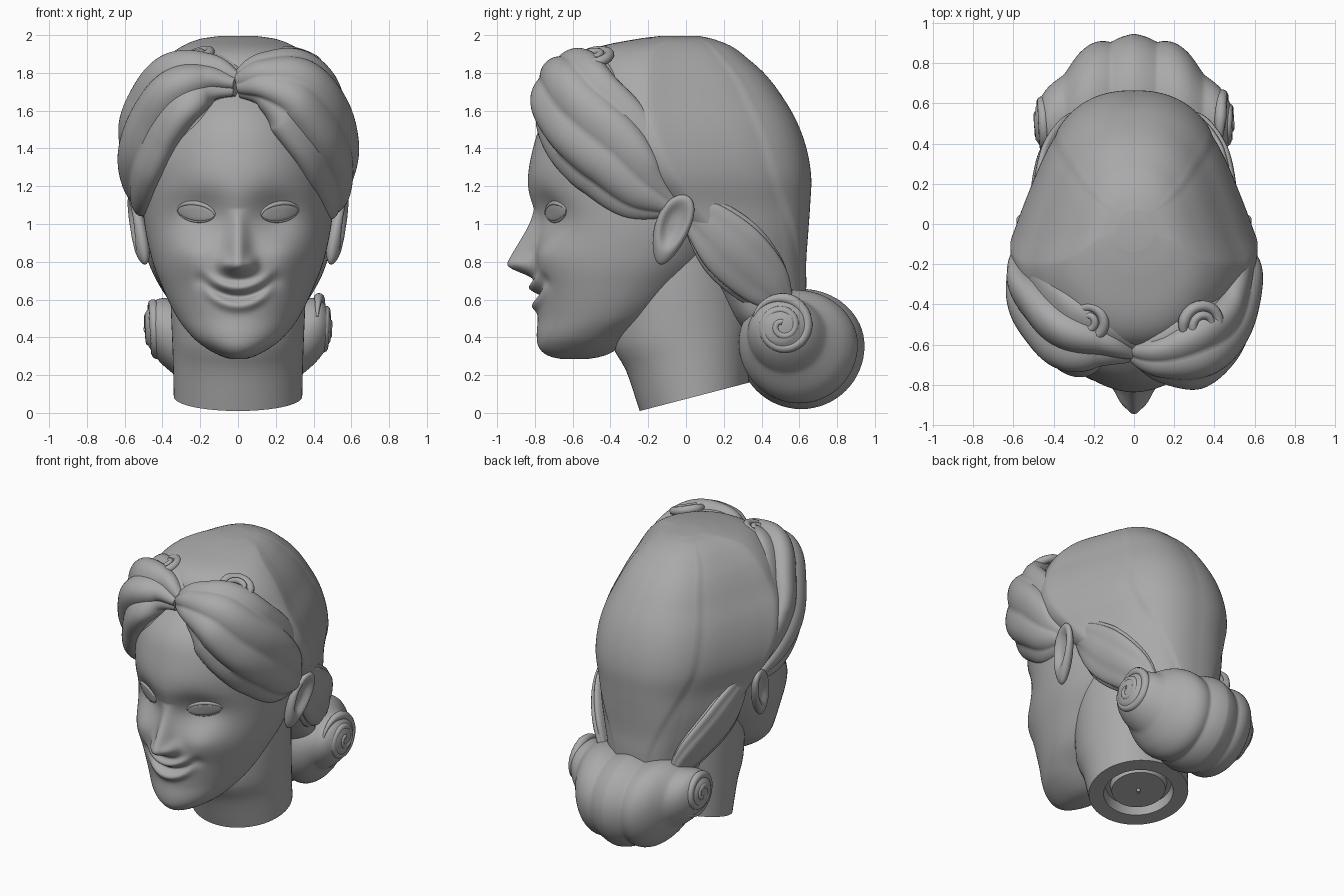
import bpy, bmesh, math
from math import sin, cos, pi, exp, hypot
from mathutils import Vector

cube = bpy.data.objects.get("Cube")
if cube:
    bpy.data.objects.remove(cube, do_unlink=True)

grey = bpy.data.materials.new("plaster grey")
grey.use_nodes = True
grey.diffuse_color = (0.4, 0.4, 0.4, 1)
grey.node_tree.nodes["Principled BSDF"].inputs["Base Color"].default_value = (0.4, 0.4, 0.4, 1)


def at(table, k):
    """Smooth interpolation of table rows keyed by their first column."""
    n = len(table)
    k = min(max(k, table[0][0]), table[-1][0])
    i = 0
    while i < n - 2 and table[i + 1][0] < k:
        i += 1
    p0, p1, p2, p3 = table[max(i - 1, 0)], table[i], table[i + 1], table[min(i + 2, n - 1)]
    h = p2[0] - p1[0]
    t = (k - p1[0]) / h
    out = []
    for a, b, c, d in zip(p0[1:], p1[1:], p2[1:], p3[1:]):
        m1 = (c - a) / (p2[0] - p0[0]) * h
        m2 = (d - b) / (p3[0] - p1[0]) * h
        out.append((2*t**3 - 3*t*t + 1)*b + (t**3 - 2*t*t + t)*m1 + (3*t*t - 2*t**3)*c + (t**3 - t*t)*m2)
    return out


def finish(name, bm, angle=50):
    bmesh.ops.recalc_face_normals(bm, faces=bm.faces)
    mesh = bpy.data.meshes.new(name)
    bm.to_mesh(mesh)
    bm.free()
    mesh.materials.append(grey)
    obj = bpy.data.objects.new(name, mesh)
    bpy.context.collection.objects.link(obj)
    bpy.ops.object.select_all(action='DESELECT')
    obj.select_set(True)
    bpy.context.view_layer.objects.active = obj
    bpy.ops.object.shade_smooth_by_angle(angle=math.radians(angle))


def loft(name, rings, angle=50):
    """Skin closed rings of equal length and cap both ends."""
    bm = bmesh.new()
    rows = [[bm.verts.new(p) for p in ring] for ring in rings]
    n = len(rows[0])
    for a, b in zip(rows, rows[1:]):
        for i in range(n):
            bm.faces.new((a[i], a[(i + 1) % n], b[(i + 1) % n], b[i]))
    bm.faces.new(rows[0])
    bm.faces.new(rows[-1])
    finish(name, bm, angle)


def tube(name, rows, steps, sides=16, ridge=0.0, twist=0.0):
    """Sweep an oval along rows of x, y, z, width, thickness, with twisted strands."""
    table = [(i, *r) for i, r in enumerate(rows)]
    samples = [at(table, (len(rows) - 1) * j / steps) for j in range(steps + 1)]
    rings = []
    for j, (x, y, z, w, h) in enumerate(samples):
        p = Vector((x, y, z))
        t = (Vector(samples[min(j + 1, steps)][:3]) - Vector(samples[max(j - 1, 0)][:3])).normalized()
        out = p - Vector((0, -0.1, 1.3))
        out = (out - t * out.dot(t)).normalized()
        side = t.cross(out)
        ring = []
        for i in range(sides):
            a = 2 * pi * i / sides
            f = 1 + ridge * (abs(sin(3.5 * a)) - 0.6)
            a += twist * j / steps
            ring.append(p + side * (w * f * cos(a)) + out * (h * f * sin(a)))
        rings.append(ring)
    loft(name, rings)


def spiral(name, centre, normal, size, dome, thick, s):
    """Coiled lock lying on a domed surface."""
    normal = Vector(normal).normalized()
    u = normal.cross(Vector((0, 1, 0))).normalized()
    v = normal.cross(u)
    rows = []
    for i in range(41):
        r = size * (0.12 + 0.88 * i / 40)
        a = s * 4.4 * pi * i / 40
        p = Vector(centre) + u * r * cos(a) + v * r * sin(a) - normal * dome * r * r
        k = thick * (0.6 + 0.6 * i / 40) * (1 if i < 36 else (41 - i) / 5)
        rows.append((*p, k, k))
    tube(name, rows, 120, 10)


# Head: height, front, back, half width
HEAD = [(.285, -.66, -.52, .04), (.30, -.725, -.44, .09), (.34, -.775, -.36, .165), (.40, -.79, -.28, .24),
        (.51, -.785, -.1, .325), (.7, -.805, .1, .415), (.82, -.80, .2, .458), (1.0, -.795, .3, .495),
        (1.2, -.838, .4, .51), (1.4, -.81, .4, .51), (1.55, -.75, .4, .46), (1.7, -.6, .3, .36), (1.8, -.45, .1, .2)]


def gauss(x, z, cx, cz, sx, sz):
    return exp(-((x - cx) / sx) ** 2 - ((z - cz) / sz) ** 2)


def step(a, b, v):
    t = min(max((v - a) / (b - a), 0), 1)
    return t * t * (3 - 2 * t)


def relief(x, z):
    """Forward push of the facial features."""
    x = abs(x)
    slope = min(max((1.08 - z) / 0.28, 0), 1)
    d = 0.142 * slope * step(.70, .785, z) * exp(-(x / (.042 + .02 * slope)) ** 2)
    d += 0.045 * gauss(x, z, .07, .79, .035, .04)                   # nostril wings
    d -= 0.062 * gauss(x, z, .205, 1.06, .14, .125)                 # eye sockets
    d += 0.045 * gauss(x, z, .26, .83, .13, .11)                    # cheeks
    d -= 0.015 * gauss(x, z, .2, .7, .04, .04)                      # mouth corners
    m = z - 0.615 - 2.3 * x * x
    lips = .03 * exp(-((m - .048) / .026) ** 2) - .03 * exp(-(m / .02) ** 2) + .027 * exp(-((m + .05) / .028) ** 2)
    return d + lips * exp(-(x / 0.15) ** 4)


def face_y(x, z):
    f, b, w = at(HEAD, z)
    c = f + 0.55 * (b - f)
    return c - (c - f) * math.sqrt(max(0, 1 - (x / w) ** 2)) - relief(x, z)


rings = []
for j in range(161):
    z = .285 + 1.515 * j / 160
    f, b, w = at(HEAD, z)
    c = f + 0.55 * (b - f)
    ring = []
    for i in range(200):
        a = 2 * pi * i / 200
        x, front = w * sin(a), cos(a)
        if front > 0:
            y = c - (c - f) * front - relief(x, z) * step(0, .3, front)
        else:
            y = c - (b - c) * front
        ring.append((x, y, z))
    rings.append(ring)
loft("face", rings, 80)

# Neck with a slanted base, a ring groove and a centre peg
NECK = [(0, .045, .29, .34), (.25, .01, .33, .345), (.4, -.02, .37, .35), (.7, -.03, .36, .36), (1, 0, .32, .36)]


def neck_ring(f, scale=1, depth=0):
    c, r, w = at(NECK, f)
    ring = []
    for i in range(64):
        a = 2 * pi * i / 64
        y = c + r * scale * cos(a)
        base = .01 + .26 * (y + .245) + depth
        ring.append((w * scale * sin(a), y, base + f * (.95 - base)))
    return ring


base = [(.03, 0), (.04, .02), (.54, .02), (.57, .06), (.66, .06), (.7, 0)]
loft("neck", [neck_ring(0, s, d) for s, d in base] + [neck_ring(k / 20) for k in range(21)], 35)

# Swept-back hair: height, front, back, half width
CAP = [(.42, .3, .58, .26), (.5, .22, .62, .33), (.65, .11, .635, .37), (.8, 0, .635, .44), (.95, -.1, .645, .5),
       (1.1, -.25, .655, .55), (1.25, -.4, .66, .61), (1.4, -.5, .635, .62), (1.55, -.55, .58, .585), (1.7, -.58, .49, .51),
       (1.8, -.61, .41, .45), (1.88, -.57, .32, .38), (1.94, -.46, .24, .3), (1.98, -.26, .14, .2), (1.995, -.14, .07, .1)]
rings = []
for j in range(81):
    z = .42 + 1.575 * sin(pi / 2 * j / 80)
    f, b, w = at(CAP, z)
    c = f + (0.33 + 0.1 * step(1.1, .7, z) + 0.1 * step(1.6, 1.9, z)) * (b - f)
    # raised back panel narrowing towards the nape
    edge = .35 + .4 * step(.6, 1.3, z)
    ring = []
    for i in range(180):
        a = 2 * pi * i / 180
        off = min(a, 2 * pi - a)
        k = 0.985 + 0.018 * step(edge + .05, edge - .03, off) + 0.01 * abs(sin(4 * a + sin(a) * (z - 1)))
        back = max(cos(a), 0)
        y = c + k * cos(a) * ((b - c) if back else (c - f))
        ring.append((w * k * sin(a) * (1 - .12 * sin(pi * back)), y, z))
    rings.append(ring)
loft("hair_cap", rings)

# Rolled bun at the nape: distance from middle, centre y, centre z, radius
BUN = [(0, .61, .355, .335), (.15, .60, .36, .325), (.27, .57, .39, .285), (.36, .53, .425, .22), (.44, .51, .455, .155), (.49, .5, .46, .08)]
rings = []
for j in range(99):
    x = -.49 + .98 * j / 98
    y, z, r = at(BUN, abs(x))
    r *= 0.91 + 0.09 * abs(cos(pi * x / .23))
    ring = []
    for i in range(64):
        a = 2 * pi * i / 64
        ring.append((x, y + r * cos(a), z + r * sin(a) * (.9 if sin(a) > 0 else 1)))
    rings.append(ring)
loft("nape_bun", rings)

# Front roll path: x, y, z, width, thickness
ROLL = [(.0, -.62, 1.74, .07, .07), (.13, -.59, 1.76, .16, .13), (.27, -.55, 1.70, .25, .2), (.385, -.465, 1.545, .28, .19),
        (.45, -.36, 1.36, .27, .17), (.48, -.23, 1.19, .2, .12), (.49, -.07, 1.08, .06, .05)]
LOCK = [(.45, -.04, 1.13, .05, .03), (.46, .1, 1.02, .13, .05), (.425, .25, .86, .18, .06), (.34, .41, .69, .15, .06), (.27, .52, .56, .06, .04)]

for s, label in ((1, "left"), (-1, "right")):
    push = -.05 if s > 0 else .02
    roll = [(s * x, y + push * (i in (1, 2, 3)), z, w, h) for i, (x, y, z, w, h) in enumerate(ROLL)]
    tube(label + "_front_roll", roll, 80, 84, .13 if s > 0 else .18, s * 1.2)
    tube(label + "_side_lock", [(s * x, y, z, w, h) for x, y, z, w, h in LOCK], 30, 42, .1, s * .5)
    top = (.35, -.5, 1.895) if s > 0 else (-.23, -.48, 1.9)
    spiral(label + "_top_curl", top, (s * .35, -.2, .9), .11, 2.5, .026, s)
    spiral(label + "_bun_curl", (s * .485, .51, .46), (s, 0, 0), .16, 2.6, .026, s)

    # Eye and lids follow the face surface
    def eye_point(u, v):
        x = .222 + .1 * u
        z = 1.062 + .012 * u + v * .047 * max(0, 1 - u * u) ** .6
        return x, face_y(x, z), z

    rings = []
    for j in range(25):
        u = -.98 + 1.96 * j / 24
        ring = []
        for i in range(20):
            a = 2 * pi * i / 20
            x, y, z = eye_point(u, cos(a))
            ring.append((s * x, y - .004 - .022 * sin(a) * (1 - u * u), z))
        rings.append(ring)
    loft(label + "_eye", rings)
    for v, part, thick in ((1, "upper", .014), (-1, "lower", .008)):
        path = []
        for j in range(17):
            u = -1 + j / 8
            x, y, z = eye_point(u, v)
            k = thick * (.35 + .65 * (1 - u * u))
            path.append((s * x, y - .002, z, k, k))
        tube(f"{label}_{part}_lid", path, 32, 10)

    # Ear: dished, narrowing to the lobe, leaning out and back
    bm = bmesh.new()
    bmesh.ops.create_uvsphere(bm, u_segments=32, v_segments=24, radius=1)
    for vert in bm.verts:
        a, b, c = vert.co
        x = .05 * a - (.055 * exp(-(hypot(b, c - .15) / .6) ** 4) if a > 0 else 0)
        y, z = .105 * b * (.9 + .2 * c), .185 * c
        vert.co = (s * (.53 + x + .2 * z + .15 * y), -.075 + y + .3 * z, .97 + z)
    finish(label + "_ear", bm, 60)
